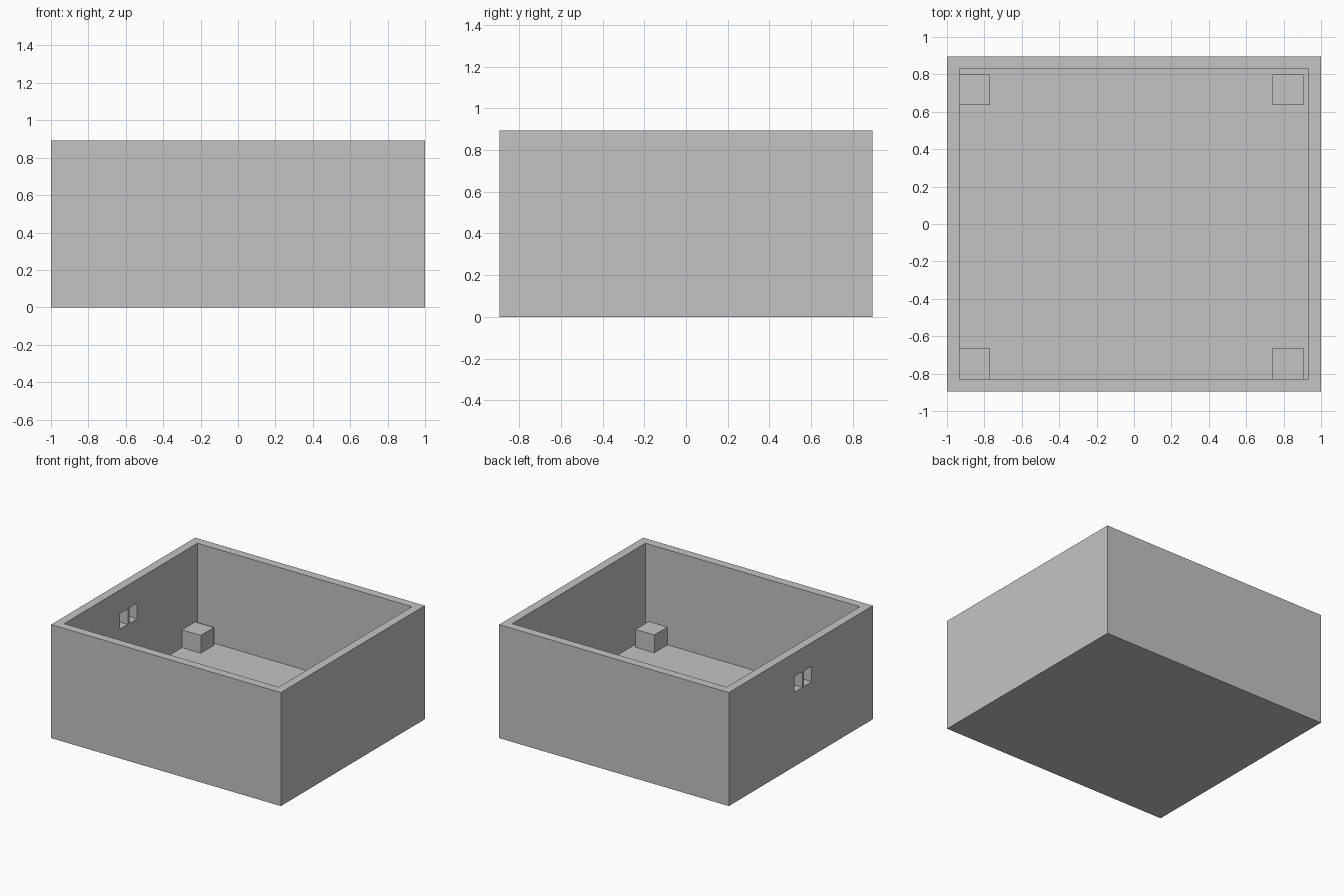
import bpy

default = bpy.data.objects.get("Cube")
if default:
    bpy.data.objects.remove(default, do_unlink=True)

grey = bpy.data.materials.new("light_grey")
grey.use_nodes = True
colour = (0.55, 0.55, 0.55, 1)
grey.diffuse_color = colour
grey.node_tree.nodes["Principled BSDF"].inputs["Base Color"].default_value = colour


def block(name, low, high):
    """Box between two opposite corners."""
    centre = [(a + b) / 2 for a, b in zip(low, high)]
    bpy.ops.mesh.primitive_cube_add(size=1, location=centre)
    ob = bpy.context.object
    ob.name = name
    ob.dimensions = [b - a for a, b in zip(low, high)]
    bpy.ops.object.transform_apply(location=False, rotation=False, scale=True)
    ob.data.materials.append(grey)
    return ob


def cut(target, cutter):
    """Subtract a hidden cutter from the target."""
    mod = target.modifiers.new(cutter.name, "BOOLEAN")
    mod.operation = "DIFFERENCE"
    mod.solver = "EXACT"
    mod.object = cutter
    cutter.hide_render = True
    cutter.hide_set(True)


half_x, half_y, height = 1.0, 0.895, 0.893
wall, floor = 0.067, 0.145
in_x, in_y = half_x - wall, half_y - wall

# Open tray with a thick floor
case = block("case", (-half_x, -half_y, 0), (half_x, half_y, height))
cut(case, block("cavity_cutter", (-in_x, -in_y, floor), (in_x, in_y, height + 0.2)))

# Pair of cable openings through the right wall, with a thin bar between
for name, y in (("front", -0.135), ("back", -0.018)):
    cut(case, block(name + "_opening_cutter", (-half_x - 0.1, y, 0.585),
                    (-in_x + 0.1, y + 0.097, 0.708)))

# Support posts, sunk slightly into the floor
post, gap = 0.164, 0.028
for x_name, x in (("right", -in_x), ("left", in_x - gap - post)):
    for y_name, y in (("front", -in_y), ("back", in_y - gap - post)):
        block(f"{y_name}_{x_name}_post", (x, y, floor - 0.02),
              (x + post, y + post, 0.285))
